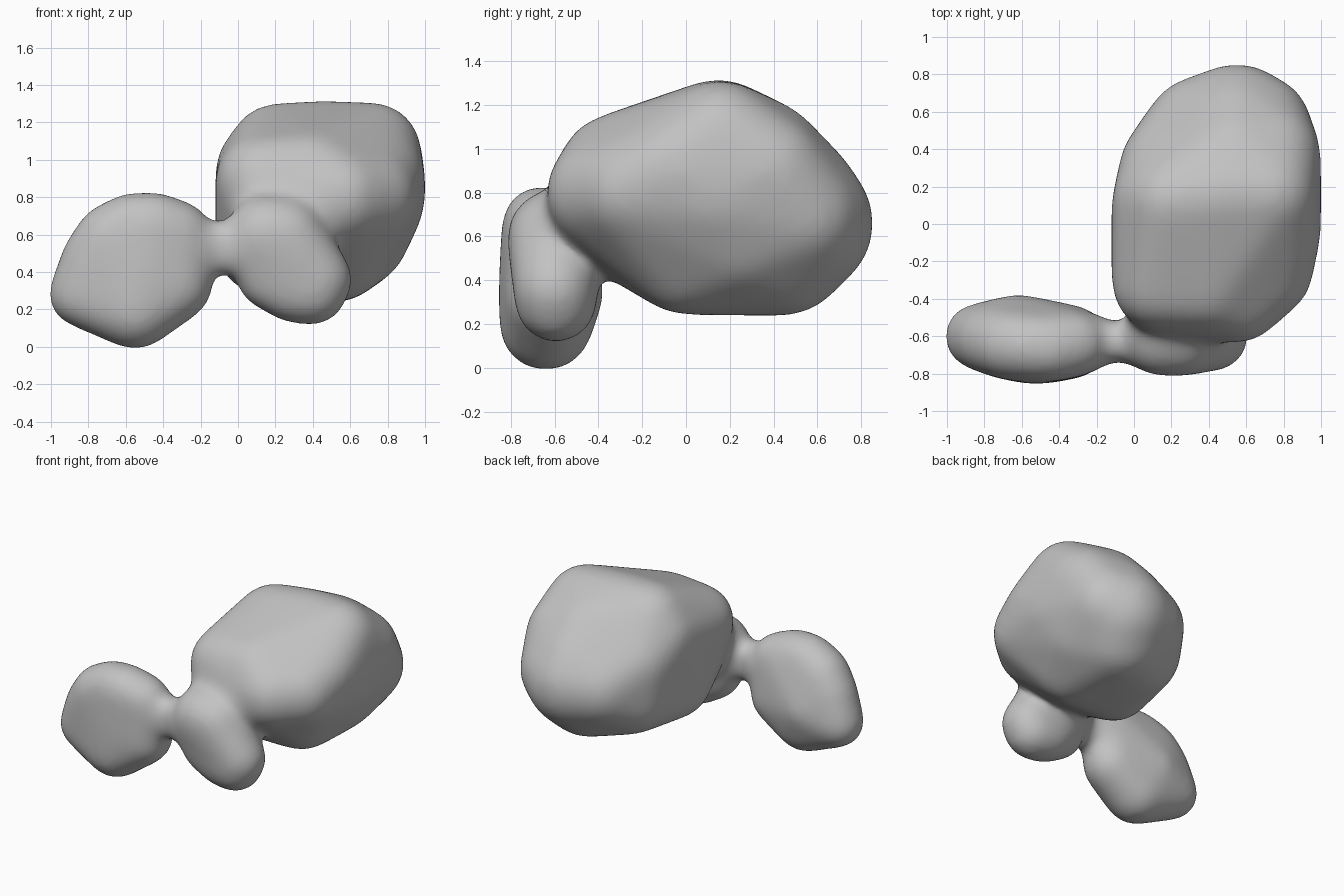
import bpy
import bmesh
from mathutils import Matrix, Vector

default = bpy.data.objects.get("Cube")
if default:
    bpy.data.objects.remove(default, do_unlink=True)

# Each lobe is a taut skin around a few balls: (x, y, z, radius)
large_lobe = [
    (0.21, 0.12, 1.045, 0.25), (0.72, 0.16, 1.05, 0.25),   # top ridge
    (0.45, 0.15, 1.05, 0.26),
    (0.13, 0.12, 0.95, 0.24), (0.13, -0.32, 0.89, 0.24),   # flat side wall
    (0.20, 0.30, 0.80, 0.27),
    (0.20, -0.37, 0.72, 0.25), (0.55, -0.38, 0.80, 0.25),  # front
    (0.40, -0.32, 0.90, 0.25), (0.70, -0.25, 0.81, 0.25),
    (0.74, -0.06, 0.90, 0.25), (0.74, 0.38, 0.90, 0.25),   # outer side
    (0.73, 0.15, 0.78, 0.26),
    (0.55, 0.53, 0.66, 0.32), (0.55, 0.36, 0.95, 0.26),    # back
    (0.55, 0.50, 0.76, 0.29), (0.35, 0.50, 0.66, 0.28),
    (0.67, 0.52, 0.70, 0.27),
    (0.50, 0.44, 0.55, 0.305), (0.53, 0.0, 0.50, 0.25),    # underside
    (0.13, -0.05, 0.53, 0.24), (0.66, 0.25, 0.58, 0.24),
    (0.24, 0.32, 0.57, 0.285),
]
middle_lobe = [
    (0.40, -0.595, 0.30, 0.17), (0.43, -0.60, 0.36, 0.17),
    (0.30, -0.59, 0.31, 0.17), (0.15, -0.60, 0.60, 0.20),
    (0.25, -0.60, 0.59, 0.20), (0.08, -0.62, 0.57, 0.15),
    (0.15, -0.60, 0.36, 0.14),
]
side_lobe = [
    (-0.84, -0.60, 0.28, 0.16), (-0.55, -0.64, 0.20, 0.20),
    (-0.62, -0.60, 0.35, 0.21), (-0.50, -0.65, 0.40, 0.19),
    (-0.45, -0.66, 0.65, 0.165), (-0.57, -0.655, 0.645, 0.165),
    (-0.68, -0.64, 0.58, 0.175), (-0.76, -0.62, 0.47, 0.17),
    (-0.32, -0.64, 0.61, 0.16), (-0.33, -0.63, 0.33, 0.18),
]
neck_waist = [(-0.09, -0.63, 0.48, 0.08), (-0.09, -0.63, 0.58, 0.08)]
neck_inner = neck_waist + [(0.08, -0.62, 0.53, 0.15)]
neck_outer = neck_waist + [(-0.26, -0.63, 0.52, 0.15)]


def add_skin(mesh, balls, padding):
    """Append the convex skin around the balls, padded against shrinkage."""
    cloud = bmesh.new()
    for x, y, z, radius in balls:
        bmesh.ops.create_icosphere(
            cloud, subdivisions=4, radius=radius + padding,
            matrix=Matrix.Translation(Vector((x, y, z))))
    skin = bmesh.new()
    for vert in cloud.verts:
        skin.verts.new(vert.co)
    cloud.free()
    bmesh.ops.convex_hull(skin, input=skin.verts[:])
    loose = [v for v in skin.verts if not v.link_faces]
    bmesh.ops.delete(skin, geom=loose, context='VERTS')
    bmesh.ops.recalc_face_normals(skin, faces=skin.faces[:])
    part = bpy.data.meshes.new("skin_part")
    skin.to_mesh(part)
    skin.free()
    mesh.from_mesh(part)
    bpy.data.meshes.remove(part)


# Gather all lobes into one mesh
combined = bmesh.new()
add_skin(combined, large_lobe, 0.01)
for lobe in (middle_lobe, side_lobe):
    add_skin(combined, lobe, 0.018)
for neck in (neck_inner, neck_outer):
    add_skin(combined, neck, 0.014)
data = bpy.data.meshes.new("fused_lobes")
combined.to_mesh(data)
combined.free()
body = bpy.data.objects.new("fused_lobes", data)
bpy.context.collection.objects.link(body)

# Plain grey surface
grey = bpy.data.materials.new("plain_grey")
grey.use_nodes = True
colour = (0.54, 0.54, 0.54, 1.0)
grey.diffuse_color = colour
grey.node_tree.nodes["Principled BSDF"].inputs["Base Color"].default_value = colour
data.materials.append(grey)

# Fuse the lobes into one skin and soften the joins
fuse = body.modifiers.new("fuse", 'REMESH')
fuse.mode = 'VOXEL'
fuse.voxel_size = 0.02
fuse.use_smooth_shade = True
soften = body.modifiers.new("soften", 'SMOOTH')
soften.factor = 0.5
soften.iterations = 70
